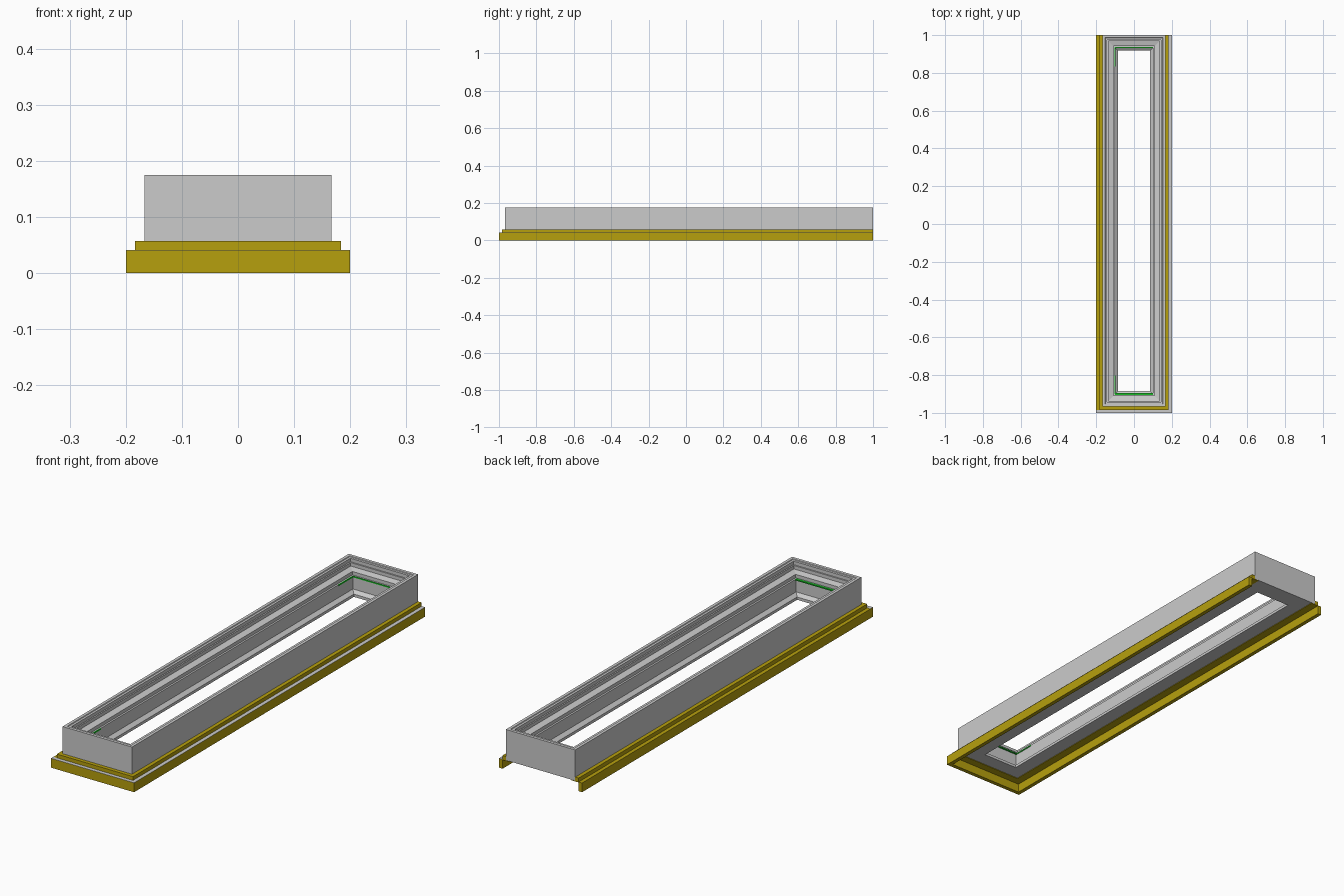
import bpy, bmesh

if "Cube" in bpy.data.objects:
    bpy.data.objects.remove(bpy.data.objects["Cube"])

YC = 0.0165            # centre of the frame along y
HX, HY = 0.167, 0.9835  # outer half sizes of the frame


def material(name, rgb):
    m = bpy.data.materials.new(name)
    m.diffuse_color = (*rgb, 1)
    m.use_nodes = True
    m.node_tree.nodes["Principled BSDF"].inputs["Base Color"].default_value = m.diffuse_color
    return m


gold = material("gold", (0.47, 0.35, 0.004))
green = material("green", (0.01, 0.5, 0.02))


def sweep(name, profile, path, closed, mat=None):
    """Sweep a closed (inset, z) profile along mitred corners given by path(inset)."""
    bm = bmesh.new()
    rings = []
    for c in range(len(path(0))):
        rings.append([bm.verts.new((*path(i)[c], z)) for i, z in profile])
    n, k = len(profile), len(rings)
    for a in range(k if closed else k - 1):
        r, s = rings[a], rings[(a + 1) % k]
        for j in range(n):
            bm.faces.new((r[j], s[j], s[(j + 1) % n], r[(j + 1) % n]))
    if not closed:
        bm.faces.new(rings[0])
        bm.faces.new(rings[-1])
    bmesh.ops.recalc_face_normals(bm, faces=bm.faces)
    me = bpy.data.meshes.new(name)
    bm.to_mesh(me)
    bm.free()
    ob = bpy.data.objects.new(name, me)
    bpy.context.collection.objects.link(ob)
    if mat:
        me.materials.append(mat)
    return ob


def bar(name, x0, x1, y0, y1, z0, z1, mat=None):
    path = lambda i: [(x0 + i, y0), (x0 + i, y1)]
    w = x1 - x0
    return sweep(name, [(0, z0), (w, z0), (w, z1), (0, z1)], path, False, mat)


def frame_path(i):
    x, y = HX - i, HY - i
    return [(-x, YC - y), (x, YC - y), (x, YC + y), (-x, YC + y)]


def skirt_path(i):
    x = 0.2 - i
    return [(-x, 1), (-x, -1 + i), (x, -1 + i), (x, 1)]


# Upright frame with stepped inner rebates and a sloped lip at the opening
sweep("frame", [(0, .041), (0, .175), (.013, .175), (.015, .172), (.025, .172),
                (.025, .157), (.031, .157), (.031, .142), (.058, .136),
                (.058, .121), (.066, .121), (.066, .065), (.082, .053),
                (.082, .041)], frame_path, True)

# Stepped flashing around three sides, open at the back
sweep("flashing", [(0, 0), (0, .04), (.0165, .04), (.0165, .057), (.034, .057),
                   (.034, .0405), (.052, .0405), (.052, .038), (.0175, .038),
                   (.0175, 0)], skirt_path, False, gold)

# Pale capping on the front and right ledges
bar("right_ledge_cap", .1835, .2, -1, 1, .04, .0408)
bar("front_ledge_cap", -.2, .1835, -1, -.9835, .04, .0408)

# Green seal showing at the ends of the opening
xi, y0, y1 = HX - .066, YC - HY + .066, YC + HY - .066
bar("front_seal", -xi, xi, y0 - .004, y0 + .006, .117, .122, green)
bar("back_seal", -xi, xi, y1 - .001, y1 + .002, .116, .1215, green)
for tag, a, b in (("front", y0, y0 + .1), ("back", y1 - .1, y1)):
    bar(tag + "_side_seal", -xi - .002, -xi + .002, a, b, .116, .1215, green)
